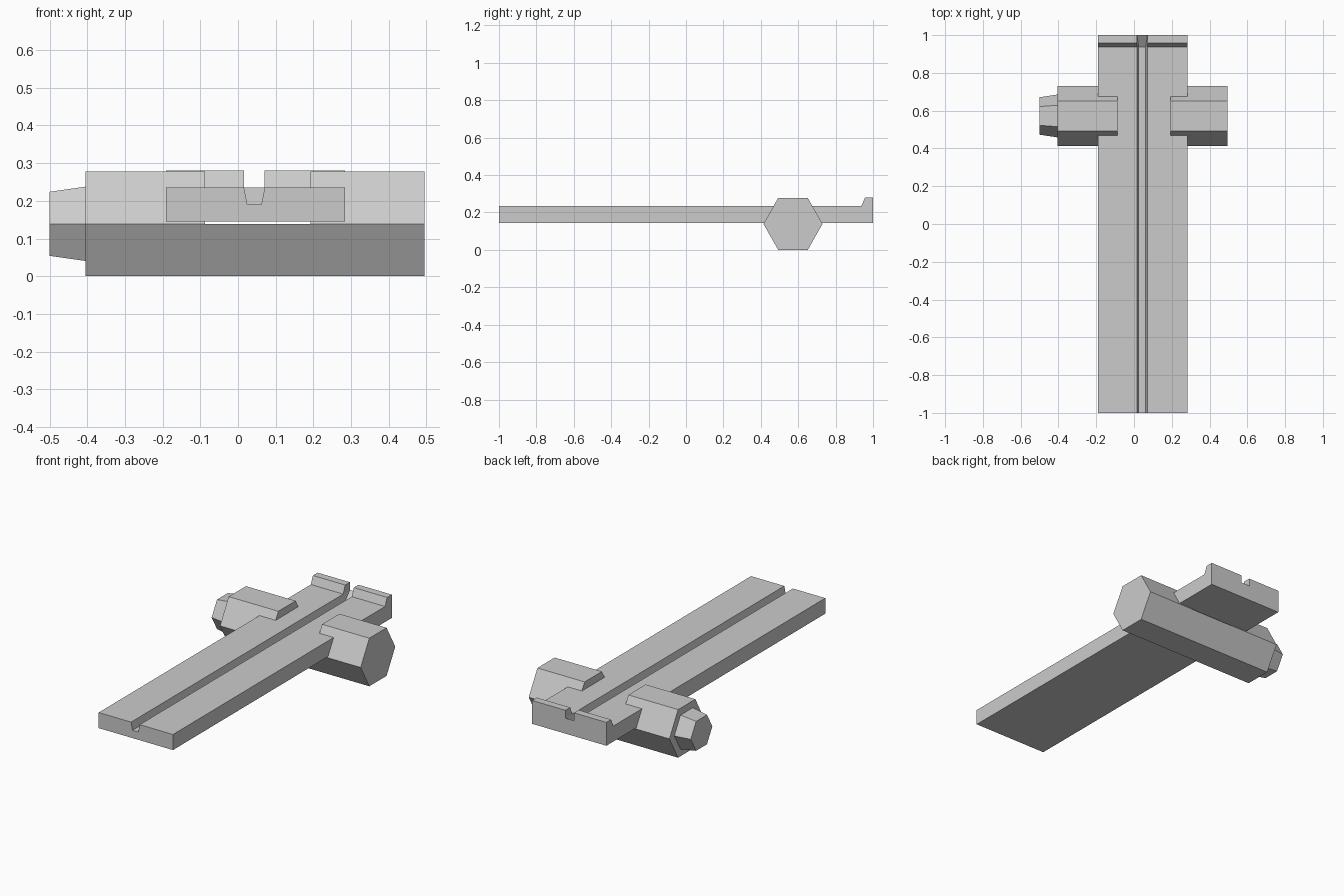
import bpy
import bmesh

default = bpy.data.objects.get("Cube")
if default:
    bpy.data.objects.remove(default, do_unlink=True)

GREY = (0.6, 0.6, 0.6, 1.0)
grey = bpy.data.materials.new("plain grey")
grey.use_nodes = True
grey.diffuse_color = GREY
grey.node_tree.nodes["Principled BSDF"].inputs["Base Color"].default_value = GREY


def loft(name, sections):
    """Skin a capped solid through rings that share one point count."""
    bm = bmesh.new()
    rings = [[bm.verts.new(p) for p in ring] for ring in sections]
    count = len(rings[0])
    for a, b in zip(rings, rings[1:]):
        for i in range(count):
            j = (i + 1) % count
            bm.faces.new((a[i], a[j], b[j], b[i]))
    bm.faces.new(rings[0])
    bm.faces.new(rings[-1])
    bmesh.ops.remove_doubles(bm, verts=bm.verts[:], dist=0.0005)
    bmesh.ops.recalc_face_normals(bm, faces=bm.faces[:])
    mesh = bpy.data.meshes.new(name)
    bm.to_mesh(mesh)
    bm.free()
    mesh.materials.append(grey)
    obj = bpy.data.objects.new(name, mesh)
    bpy.context.collection.objects.link(obj)
    return obj


# Grooved plank with a raised lip at the back
LEFT, RIGHT, BOTTOM, DECK, LIP = 0.284, -0.191, 0.145, 0.235, 0.28
GROOVE_LOW, GROOVE_HIGH, FLOOR = 0.016, 0.071, 0.19
LIP_START, LIP_TOP = 0.938, 0.957


def plank_section(y, top):
    # the groove floor ramps up to deck level under the lip
    t = max(0.0, (y - LIP_START) / (1 - LIP_START))
    floor = FLOOR + (DECK - FLOOR) * t
    inset = 0.009 * (1 - t)
    points = [(RIGHT, BOTTOM), (RIGHT, top),
              (GROOVE_LOW, top), (GROOVE_LOW, DECK),
              (GROOVE_LOW + inset, floor), (GROOVE_HIGH - inset, floor),
              (GROOVE_HIGH, DECK), (GROOVE_HIGH, top),
              (LEFT, top), (LEFT, BOTTOM)]
    return [(x, y, z) for x, z in points]


loft("grooved_plank", [plank_section(-1, DECK), plank_section(LIP_START, DECK),
                       plank_section(LIP_TOP, LIP), plank_section(1, LIP)])

# Hexagonal crossbar, cut down to its lower half below the plank
CENTRE_Y, CENTRE_Z = 0.572, 0.139


def hexagon(x, radius, height, upper=1):
    half = radius / 2
    points = [(-radius, 0), (-half, height * upper), (half, height * upper),
              (radius, 0), (half, -height), (-half, -height)]
    return [(x, CENTRE_Y + y, CENTRE_Z + z) for y, z in points]


R, H = 0.158, 0.139
loft("hex_crossbar", [hexagon(-0.405, R, H), hexagon(-0.087, R, H),
                      hexagon(-0.087, R, H, 0), hexagon(0.193, R, H, 0),
                      hexagon(0.193, R, H), hexagon(0.495, R, H)])

# Tapered hexagonal tip on the right end of the crossbar
loft("tapered_tip", [hexagon(-0.5, 0.099, 0.085), hexagon(-0.395, 0.115, 0.1)])
